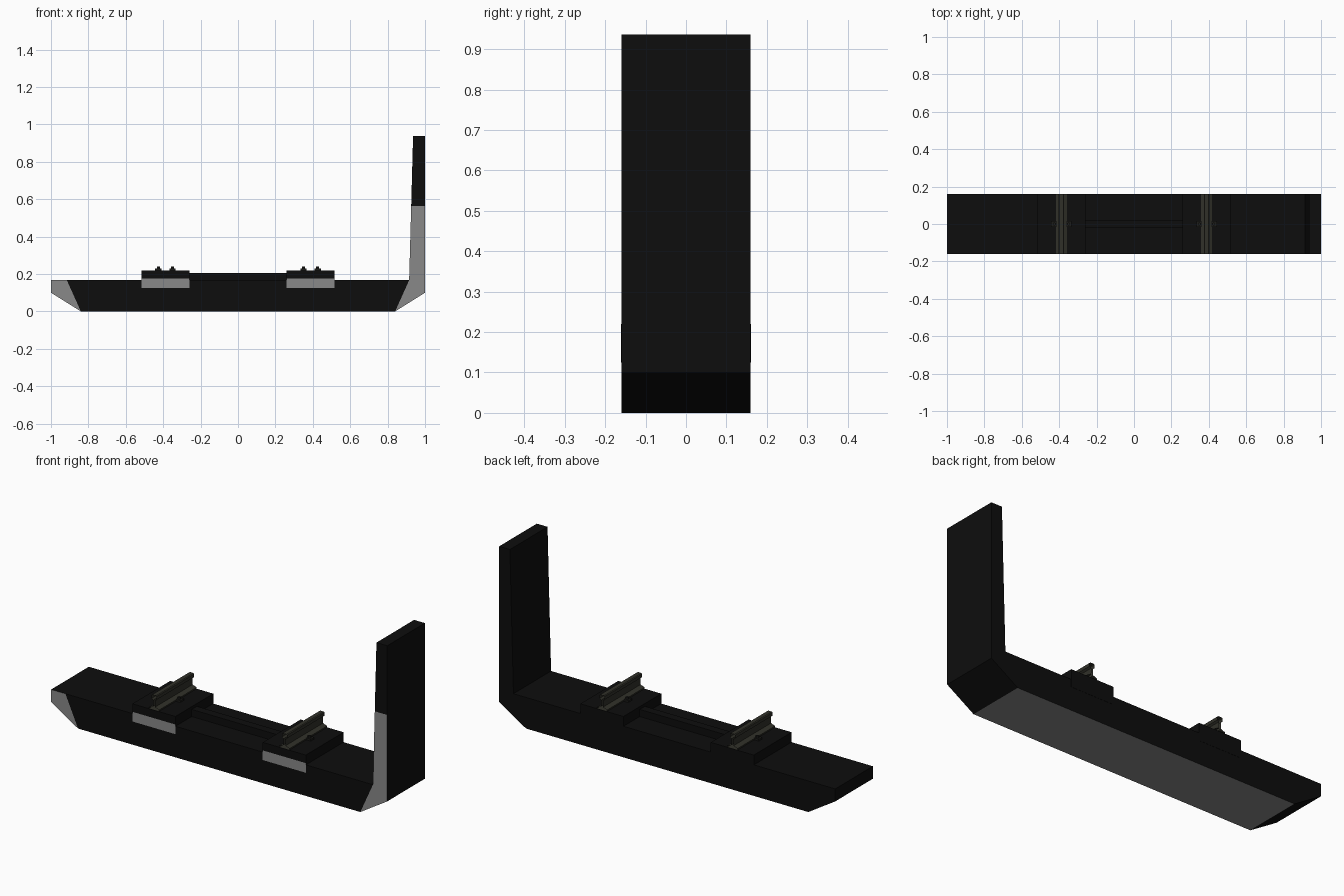
import bpy, bmesh

if "Cube" in bpy.data.objects:
    bpy.data.objects.remove(bpy.data.objects["Cube"])

W = 0.16      # half depth of the sleeper
RAIL_X = 0.388


def mat(name, c):
    m = bpy.data.materials.new(name)
    m.diffuse_color = (*c, 1)
    m.use_nodes = True
    m.node_tree.nodes["Principled BSDF"].inputs["Base Color"].default_value = m.diffuse_color
    return m


BLACK = mat("black concrete", (0.004, 0.004, 0.004))
GREY = mat("grey concrete", (0.25, 0.25, 0.25))
STEEL = mat("dark olive steel", (0.03, 0.03, 0.022))
CLIP = mat("clip steel", (0.012, 0.012, 0.010))


def finish(name, bm, mats):
    me = bpy.data.meshes.new(name)
    bm.normal_update()
    bm.to_mesh(me)
    bm.free()
    for m in mats:
        me.materials.append(m)
    ob = bpy.data.objects.new(name, me)
    bpy.context.collection.objects.link(ob)
    return ob


def extrude_y(name, outline, caps, mats, y0=-W, y1=W, wall_rule=None):
    """Sweep an x-z outline (counter-clockwise from the front) along y.
    caps: list of (polygon, front material index, back material index)."""
    bm = bmesh.new()
    f = [bm.verts.new((x, y0, z)) for x, z in outline]
    b = [bm.verts.new((x, y1, z)) for x, z in outline]
    n = len(outline)
    for i in range(n):
        j = (i + 1) % n
        face = bm.faces.new((f[j], f[i], b[i], b[j]))
        if wall_rule:
            face.material_index = wall_rule(face)
    for poly, mf, mb in caps:
        bm.faces.new([bm.verts.new((x, y0, z)) for x, z in poly]).material_index = mf
        bm.faces.new([bm.verts.new((x, y1, z)) for x, z in reversed(poly)]).material_index = mb
    bmesh.ops.remove_doubles(bm, verts=bm.verts, dist=1e-5)
    return finish(name, bm, mats)


def rect(x0, x1, z0, z1):
    return [(x0, z0), (x1, z0), (x1, z1), (x0, z1)]


# L-shaped concrete sleeper: grey end faces at the front, grey underside
outline = [(-0.84, 0), (0.84, 0), (1, 0.1), (1, 0.565), (1, 0.937), (0.936, 0.937),
           (0.926, 0.565), (0.915, 0.167), (-0.915, 0.167), (-1, 0.167), (-1, 0.1)]
o = outline
caps = [([o[0], o[1], o[7], o[8]], 0, 0),
        ([o[0], o[8], o[9], o[10]], 1, 0),
        ([o[1], o[2], o[3], o[6], o[7]], 1, 0),
        ([o[3], o[4], o[5], o[6]], 0, 0)]
extrude_y("sleeper_body", outline, caps, [BLACK, GREY],
          wall_rule=lambda f: 1 if f.calc_center_median().z < 0.001 else 0)

# Raised bar joining the two rail seats
bar = rect(-0.26, 0.26, 0.16, 0.205)
extrude_y("tie_bar", bar, [(bar, 0, 0)], [BLACK], -0.022, 0.022)

# Rail half profile (x, z), mirrored below
half = [(0.030, 0.221), (0.030, 0.228), (0.006, 0.237), (0.005, 0.272),
        (0.015, 0.279), (0.015, 0.296), (0.011, 0.300)]

for side, s in (("left", -1), ("right", 1)):
    c = s * RAIL_X
    # Rail seat block with grey lower front
    lo = rect(c - 0.128, c + 0.128, 0.125, 0.177)
    hi = rect(c - 0.128, c + 0.128, 0.177, 0.22)
    seat = [lo[0], lo[1], lo[2], hi[2], hi[3], lo[3]]
    extrude_y(side + "_rail_seat", seat, [(lo, 1, 0), (hi, 0, 0)],
              [BLACK, GREY], -W - 0.001, W + 0.001)
    # Rail, open at both ends
    prof = [(c + x, z) for x, z in half] + [(c - x, z) for x, z in reversed(half)]
    extrude_y(side + "_rail", prof, [], [STEEL])
    # Clips with bolt heads on each side of the rail foot
    for k, d in (("inner", -s), ("outer", s)):
        x = c + d * 0.038
        base = rect(x - 0.017, x + 0.017, 0.219, 0.230)
        extrude_y(f"{side}_{k}_clip", base, [(base, 0, 0)], [CLIP], -0.015, 0.015)
        bm = bmesh.new()
        bmesh.ops.create_cone(bm, cap_ends=True, segments=6, radius1=0.009,
                              radius2=0.009, depth=0.012)
        bmesh.ops.translate(bm, verts=bm.verts, vec=(x, 0, 0.234))
        finish(f"{side}_{k}_bolt", bm, [CLIP])
